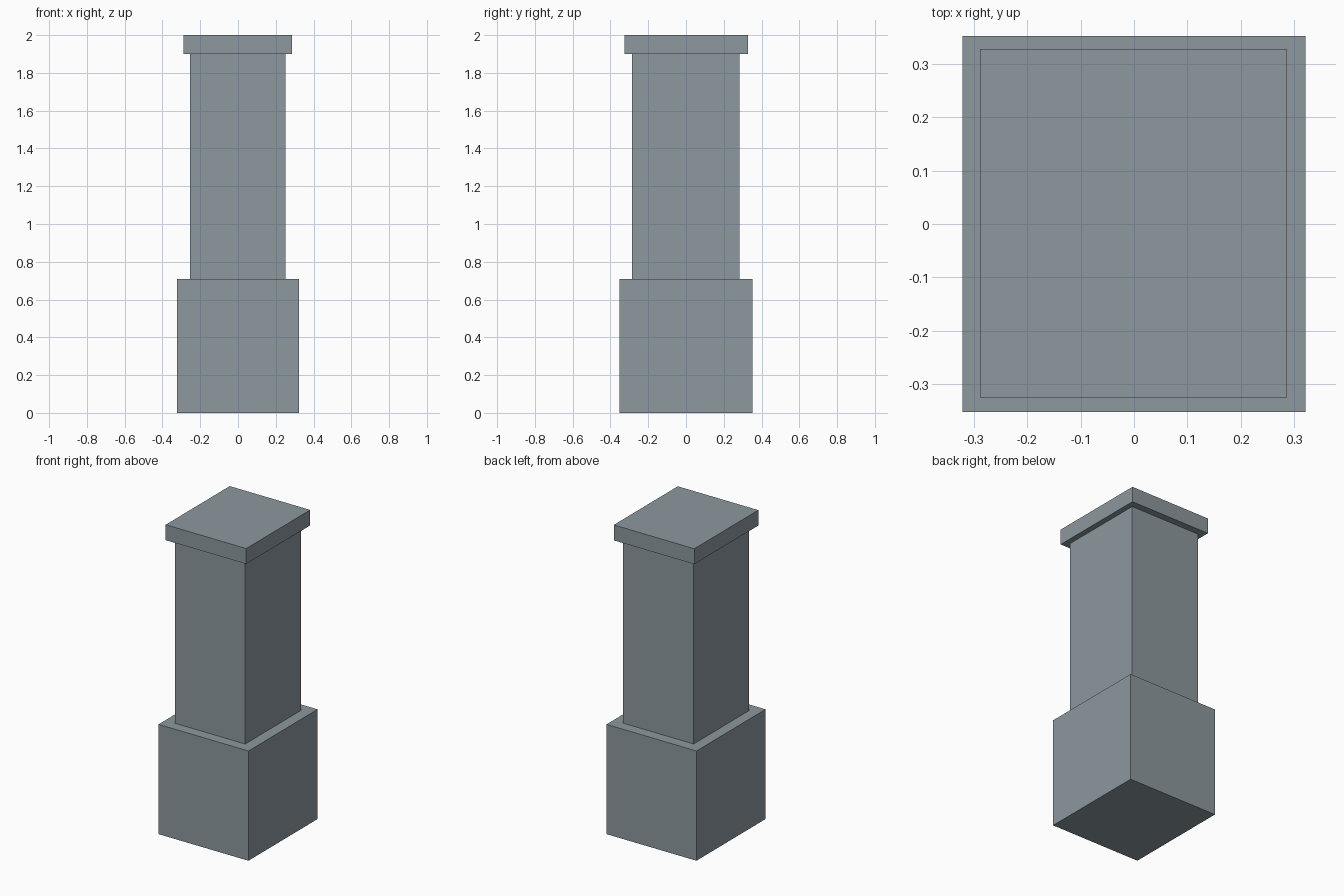
import bpy

if "Cube" in bpy.data.objects:
    bpy.data.objects.remove(bpy.data.objects["Cube"])

# One flat blue-grey stone colour
stone = bpy.data.materials.new("grey_stone")
stone.diffuse_color = (0.262, 0.314, 0.342, 1.0)
stone.use_nodes = True
stone.node_tree.nodes["Principled BSDF"].inputs["Base Color"].default_value = stone.diffuse_color


def block(name, x0, x1, y0, y1, z0, z1):
    """Axis-aligned box between the given limits."""
    bpy.ops.mesh.primitive_cube_add(
        size=1, location=((x0 + x1) / 2, (y0 + y1) / 2, (z0 + z1) / 2))
    ob = bpy.context.object
    ob.name = name
    ob.scale = (x1 - x0, y1 - y0, z1 - z0)
    bpy.ops.object.transform_apply(location=False, rotation=False, scale=True)
    ob.data.materials.append(stone)
    return ob


# Wide base, slimmer shaft, thin overhanging cap
block("base", -0.322, 0.322, -0.353, 0.353, 0.0, 0.71)
block("shaft", -0.253, 0.251, -0.285, 0.283, 0.71, 1.90)
block("cap", -0.289, 0.287, -0.326, 0.328, 1.90, 2.0)
